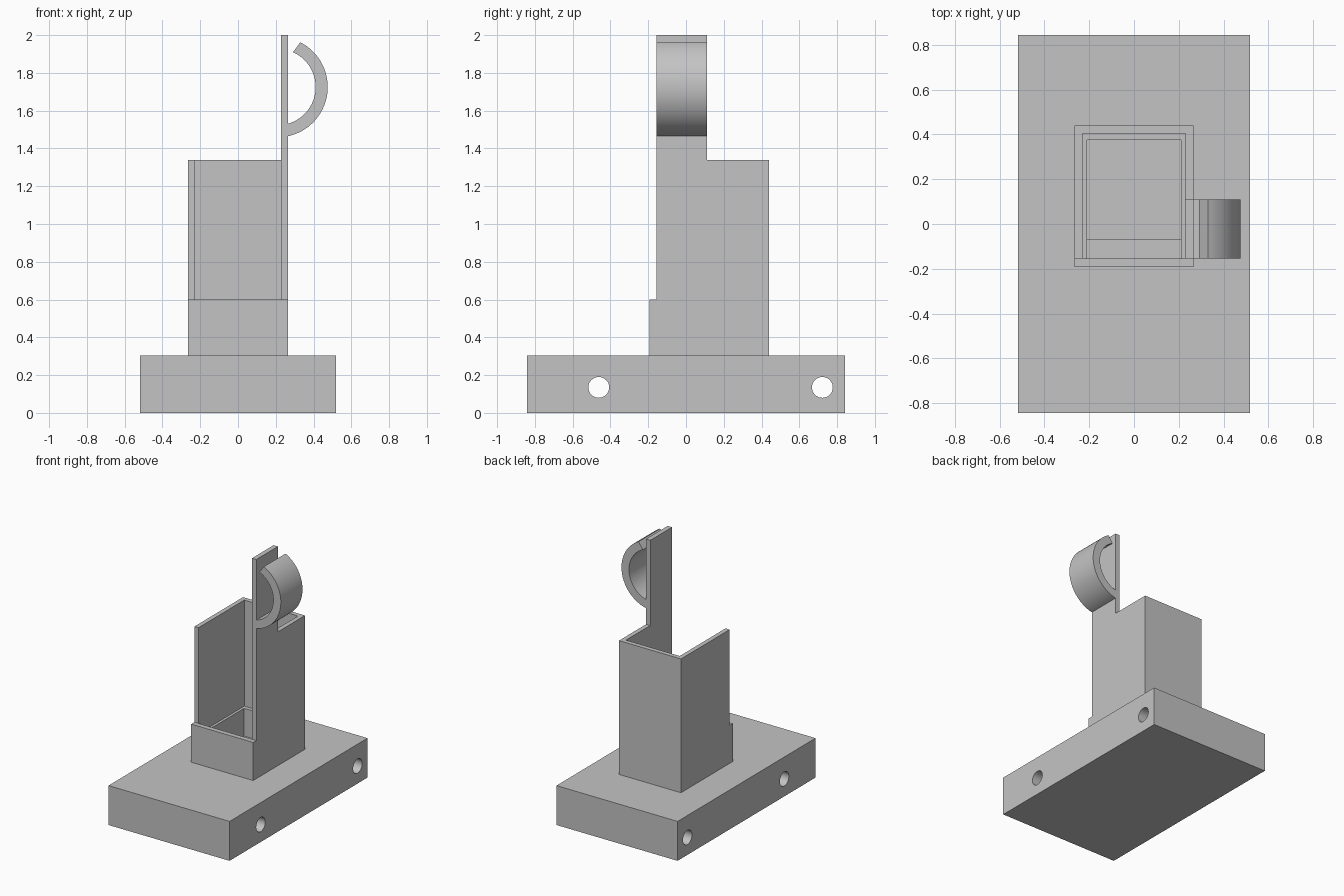
import bpy, bmesh, math
from mathutils import Vector

cube = bpy.data.objects.get("Cube")
if cube:
    bpy.data.objects.remove(cube, do_unlink=True)

grey = bpy.data.materials.new("plain_grey")
grey.use_nodes = True
grey.diffuse_color = (0.55, 0.55, 0.55, 1)
grey.node_tree.nodes["Principled BSDF"].inputs["Base Color"].default_value = grey.diffuse_color


def prism(name, points, offset):
    """Extrude a flat outline along the offset vector."""
    bm = bmesh.new()
    face = bm.faces.new([bm.verts.new(p) for p in points])
    ext = bmesh.ops.extrude_face_region(bm, geom=[face])
    top = [v for v in ext["geom"] if isinstance(v, bmesh.types.BMVert)]
    bmesh.ops.translate(bm, verts=top, vec=Vector(offset))
    bmesh.ops.recalc_face_normals(bm, faces=bm.faces)
    mesh = bpy.data.meshes.new(name)
    bm.to_mesh(mesh)
    bm.free()
    mesh.materials.append(grey)
    obj = bpy.data.objects.new(name, mesh)
    bpy.context.collection.objects.link(obj)
    return obj


def box(name, x0, x1, y0, y1, z0, z1):
    outline = [(x0, y0, z0), (x1, y0, z0), (x1, y1, z0), (x0, y1, z0)]
    return prism(name, outline, (0, 0, z1 - z0))


def u_wall(name, outer, inner, front, back_out, back_in, z0, z1):
    """Three-sided wall, open toward the front."""
    half = [(outer, front), (outer, back_out), (-outer, back_out), (-outer, front),
            (-inner, front), (-inner, back_in), (inner, back_in), (inner, front)]
    return prism(name, [(x, y, z0) for x, y in half], (0, 0, z1 - z0))


def arc(cx, cz, radius, start, end, y, steps=40):
    angles = [math.radians(start + (end - start) * i / steps) for i in range(steps + 1)]
    return [(cx + radius * math.cos(a), y, cz + radius * math.sin(a)) for a in angles]


BASE_TOP, FRONT, RIM = 0.305, -0.155, 1.34

# Base slab with two cross holes
base = box("base", -0.518, 0.518, -0.843, 0.843, 0, BASE_TOP)
for i, y in enumerate((-0.462, 0.722)):
    circle = [(-0.7, y + 0.055 * math.cos(a), 0.135 + 0.055 * math.sin(a))
              for a in (math.tau * k / 48 for k in range(48))]
    cutter = prism(f"hole_cutter_{i + 1}", circle, (1.4, 0, 0))
    cutter.hide_render = True
    cutter.hide_set(True)
    cut = base.modifiers.new("hole", "BOOLEAN")
    cut.object = cutter
    cut.solver = "EXACT"

# Apply the cuts and drop the cutters
bpy.context.view_layer.update()
cut_mesh = bpy.data.meshes.new_from_object(base.evaluated_get(bpy.context.evaluated_depsgraph_get()))
base.modifiers.clear()
base.data = cut_mesh
for obj in [o for o in bpy.data.objects if o.name.startswith("hole_cutter")]:
    bpy.data.objects.remove(obj, do_unlink=True)

# Open-fronted holder with an inner ledge
u_wall("holder_walls", 0.265, 0.23, FRONT, 0.44, 0.405, BASE_TOP, RIM)
u_wall("inner_ledge", 0.23, 0.21, FRONT, 0.405, 0.375, BASE_TOP, 0.52)
box("front_lip", -0.265, 0.265, -0.193, FRONT, BASE_TOP, 0.6)
box("floor_step", -0.21, 0.21, FRONT, -0.07, BASE_TOP, 0.4)

# Upright strip and curved hook
box("upright", 0.228, 0.265, FRONT, 0.11, RIM, 2.0)
outer = arc(0.209, 1.725, 0.266, -77.8, 63, FRONT)
inner = arc(0.209, 1.725, 0.202, 66, -73.9, FRONT)
hook = prism("hook", outer + inner, (0, 0.11 - FRONT, 0))

# Smooth the round surfaces, keep the edges sharp
bpy.ops.object.select_all(action="DESELECT")
for obj in (base, hook):
    obj.select_set(True)
bpy.context.view_layer.objects.active = hook
bpy.ops.object.shade_smooth_by_angle(angle=math.radians(30))
